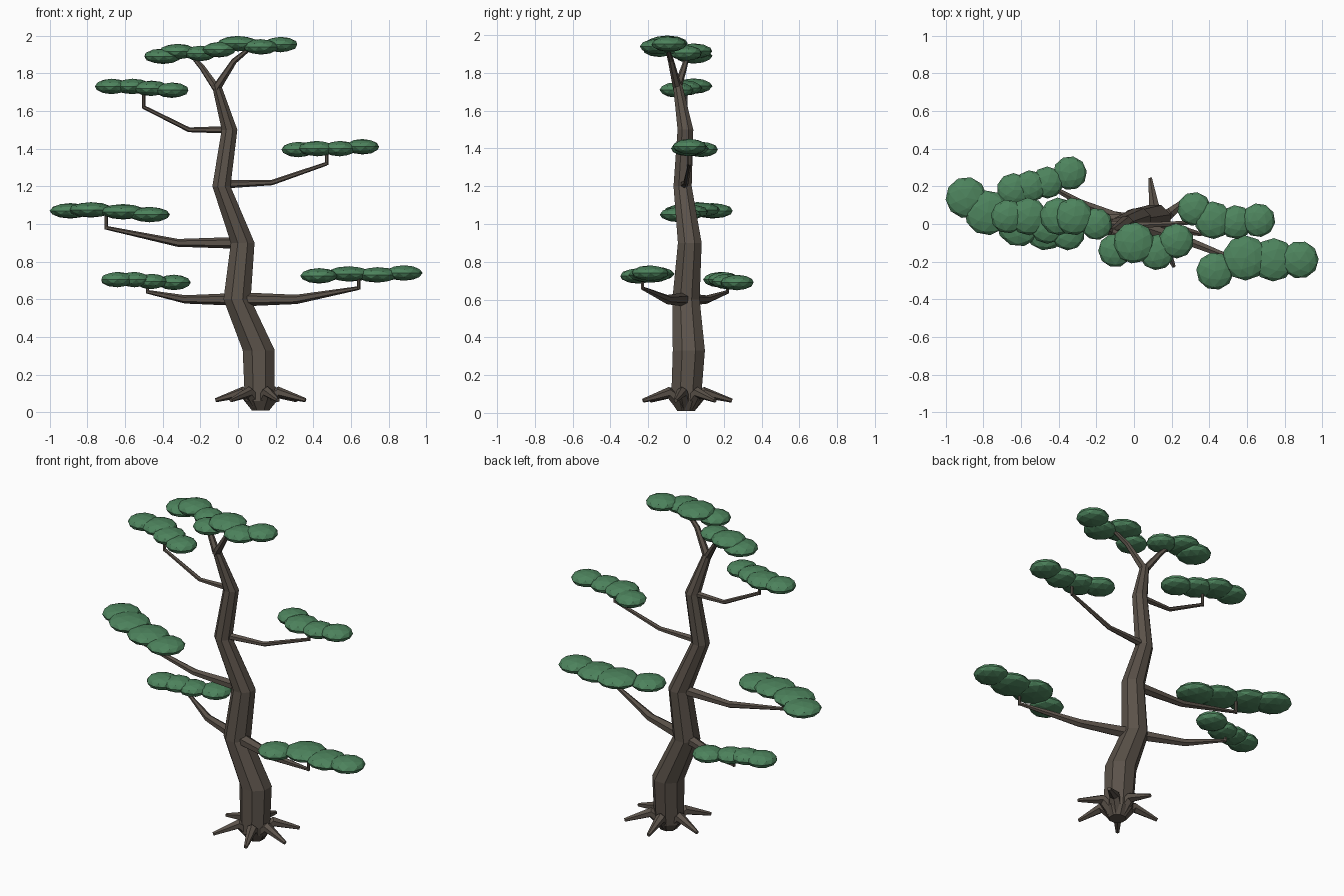
import bpy, bmesh, math, random
from mathutils import Vector, Matrix

random.seed(4)


def material(name, color):
    m = bpy.data.materials.new(name)
    m.diffuse_color = (*color, 1)
    return m


BARK = material("bark", (0.105, 0.085, 0.068))
LEAF = material("leaf", (0.075, 0.23, 0.11))


def finish(bm, name, mat):
    bmesh.ops.recalc_face_normals(bm, faces=bm.faces)
    me = bpy.data.meshes.new(name)
    bm.to_mesh(me)
    bm.free()
    me.materials.append(mat)
    ob = bpy.data.objects.new(name, me)
    bpy.context.collection.objects.link(ob)
    return ob


def tube(bm, points, radii, sides, level=False):
    """Tapered tube along points; level=True keeps the rings horizontal."""
    pts = [Vector(p) for p in points]
    rings = []
    for i, (p, r) in enumerate(zip(pts, radii)):
        a, b = pts[max(i - 1, 0)], pts[min(i + 1, len(pts) - 1)]
        t = Vector((0, 0, 1)) if level else (b - a).normalized()
        ref = Vector((1, 0, 0)) if abs(t.z) > 0.9 else Vector((0, 0, 1))
        u = t.cross(ref).normalized()
        v = t.cross(u)
        rings.append([bm.verts.new(p + r * (math.cos(k) * u + math.sin(k) * v))
                      for k in (2 * math.pi * (j + 0.5) / sides for j in range(sides))])
    for lo, hi in zip(rings, rings[1:]):
        for j in range(sides):
            n = (j + 1) % sides
            bm.faces.new((lo[j], lo[n], hi[n], hi[j]))
    bm.faces.new(rings[0])
    bm.faces.new(rings[-1])


# Crooked trunk: x, y, z, radius
trunk = [(0.12, 0, 0.01, 0.05), (0.115, 0, 0.06, 0.085), (0.11, 0.015, 0.33, 0.092),
         (-0.005, 0, 0.6, 0.078), (0.025, 0.02, 0.9, 0.068), (-0.088, -0.018, 1.2, 0.052),
         (-0.045, -0.003, 1.5, 0.045), (-0.115, -0.045, 1.74, 0.026)]
bm = bmesh.new()
tube(bm, [t[:3] for t in trunk], [t[3] for t in trunk], 8, True)
finish(bm, "trunk", BARK)

# Roots rise to a knee, then run outward
bm = bmesh.new()
for deg in (98, 39, -13, -68, -130, 166):
    a = math.radians(deg)
    path = [(0.12 + r * math.cos(a), r * math.sin(a), z)
            for r, z in ((0.02, 0.04), (0.1, 0.108), (0.245, 0.065))]
    tube(bm, path, (0.04, 0.03, 0.011), 6)
finish(bm, "roots", BARK)

# Side branches: start, middle, end, height of the twig top, base radius
branches = {
    "lower_right": ((0.0, 0.0, 0.6), (0.31, -0.1, 0.6), (0.64, -0.23, 0.66), 0.73, 0.038),
    "lower_left": ((0.0, 0.0, 0.6), (-0.28, 0.11, 0.6), (-0.48, 0.22, 0.64), 0.7, 0.034),
    "middle_left": ((0.02, 0.02, 0.9), (-0.32, 0.035, 0.9), (-0.7, 0.05, 0.98), 1.06, 0.032),
    "middle_right": ((-0.08, -0.01, 1.21), (0.18, 0.0, 1.22), (0.47, 0.02, 1.32), 1.4, 0.022),
    "upper_left": ((-0.04, 0.0, 1.5), (-0.26, 0.0, 1.5), (-0.5, 0.0, 1.62), 1.72, 0.02),
}
for name, (s, m, e, top, r) in branches.items():
    bm = bmesh.new()
    tube(bm, (s, m, e), (r, r * 0.65, 0.01), 6)
    tube(bm, ((e[0], e[1], e[2] - 0.008), (e[0], e[1], top)), (0.009, 0.009), 6)
    finish(bm, name + "_branch", BARK)

# Fork at the crown
bm = bmesh.new()
tube(bm, ((-0.115, -0.045, 1.72), (-0.19, -0.01, 1.83), (-0.25, 0.01, 1.9)), (0.022, 0.016, 0.011), 6)
tube(bm, ((-0.115, -0.045, 1.72), (-0.02, -0.08, 1.865), (0.06, -0.1, 1.93)), (0.024, 0.016, 0.011), 6)
finish(bm, "crown_fork", BARK)

# Foliage pads made of flattened blobs: x, y, z, radius
pads = {
    "lower_right": [(0.43, -0.25, 0.725, 0.1), (0.59, -0.18, 0.735, 0.12),
                    (0.74, -0.19, 0.73, 0.115), (0.88, -0.19, 0.74, 0.1)],
    "lower_left": [(-0.34, 0.27, 0.69, 0.09), (-0.46, 0.22, 0.695, 0.085),
                   (-0.55, 0.2, 0.705, 0.085), (-0.64, 0.18, 0.705, 0.09)],
    "middle_left": [(-0.89, 0.14, 1.07, 0.11), (-0.78, 0.06, 1.075, 0.12),
                    (-0.61, 0.0, 1.065, 0.12), (-0.47, -0.03, 1.05, 0.11)],
    "middle_right": [(0.32, 0.08, 1.395, 0.09), (0.42, 0.02, 1.4, 0.1),
                     (0.54, 0.01, 1.4, 0.09), (0.66, 0.02, 1.41, 0.09)],
    "upper_left": [(-0.67, 0.04, 1.73, 0.09), (-0.56, 0.04, 1.73, 0.1),
                   (-0.46, -0.01, 1.72, 0.095), (-0.35, -0.05, 1.71, 0.09)],
    "crown_left": [(-0.4, 0.04, 1.89, 0.1), (-0.32, 0.04, 1.915, 0.1), (-0.2, 0.0, 1.905, 0.085)],
    "crown_right": [(-0.1, -0.14, 1.925, 0.09), (0.0, -0.1, 1.957, 0.11),
                    (0.12, -0.15, 1.94, 0.095), (0.225, -0.09, 1.952, 0.093)],
}
for name, blobs in pads.items():
    bm = bmesh.new()
    for x, y, z, r in blobs:
        mat = (Matrix.Translation((x, y, z)) @ Matrix.Diagonal((r, r, 0.041, 1))
               @ Matrix.Rotation(random.uniform(0, 6.28), 4, 'Z'))
        bmesh.ops.create_icosphere(bm, subdivisions=2, radius=1, matrix=mat)
    finish(bm, name + "_foliage", LEAF)
